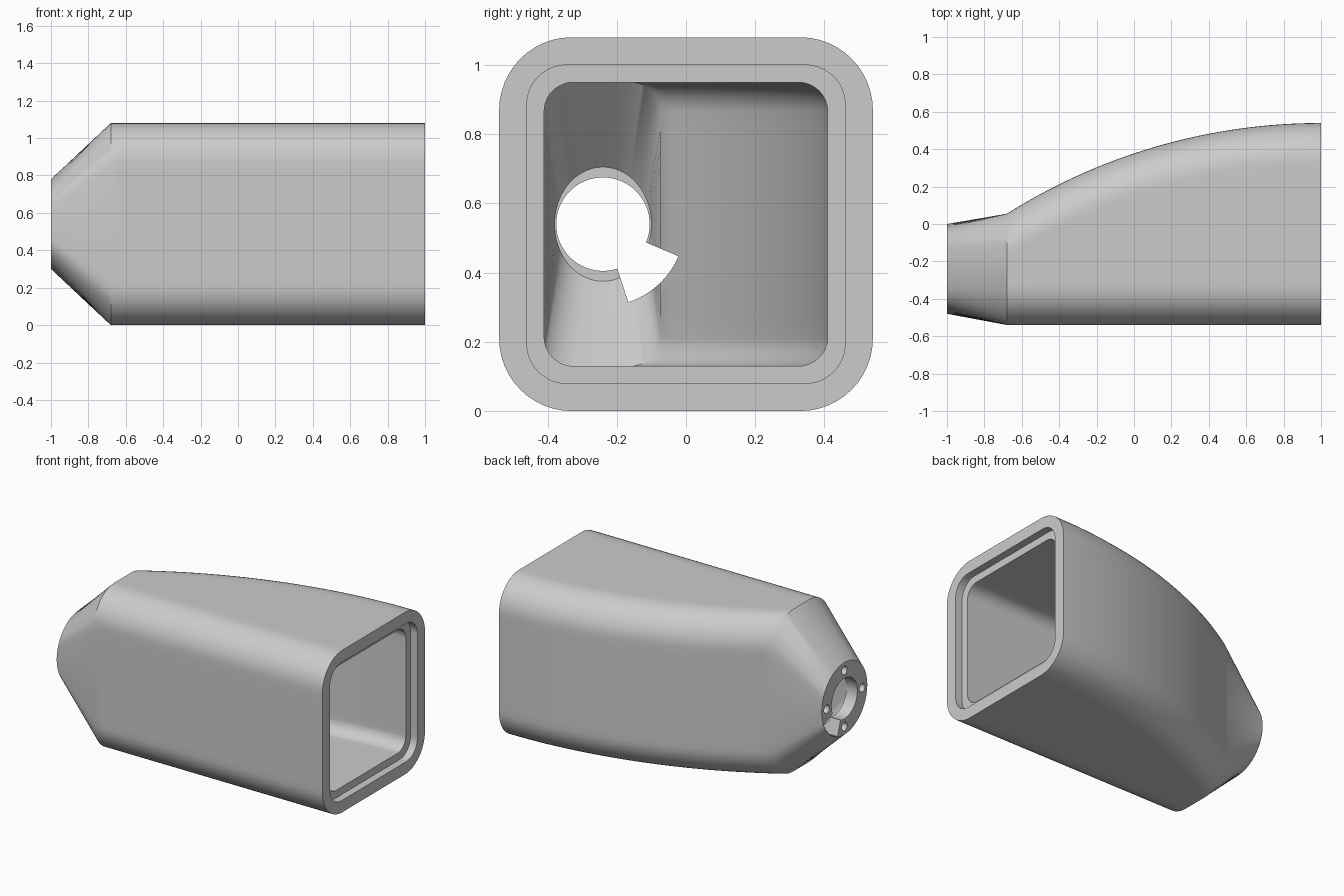
import bpy, bmesh
from math import sin, cos, pi, radians, sqrt

if "Cube" in bpy.data.objects:
    bpy.data.objects.remove(bpy.data.objects["Cube"], do_unlink=True)

grey = bpy.data.materials.new("light grey")
grey.use_nodes = True
grey.diffuse_color = (0.6, 0.6, 0.6, 1)
grey.node_tree.nodes["Principled BSDF"].inputs["Base Color"].default_value = (0.6, 0.6, 0.6, 1)

SEG = 12                     # steps per corner and per flat side
CY, CZ = -0.24, 0.54         # axis of the round end
SHOULDER = -0.68             # where the taper meets the body
ARC_R = 3.152                # radius of the curved back


def rounded_section(x, y0, y1, z0, z1, r):
    """Rounded rectangle: four corner arcs joined by subdivided flats."""
    centres = [(y1 - r, z1 - r), (y0 + r, z1 - r), (y0 + r, z0 + r), (y1 - r, z0 + r)]
    ring = []
    for q, (cy, cz) in enumerate(centres):
        arc = [(cy + r * cos(pi / 2 * (q + i / SEG)), cz + r * sin(pi / 2 * (q + i / SEG)))
               for i in range(SEG + 1)]
        ny, nz = centres[(q + 1) % 4]
        a = pi / 2 * (q + 1)
        end = (ny + r * cos(a), nz + r * sin(a))
        flat = [(arc[-1][0] + (end[0] - arc[-1][0]) * i / SEG,
                 arc[-1][1] + (end[1] - arc[-1][1]) * i / SEG) for i in range(1, SEG)]
        ring += [(x, y, z) for y, z in arc + flat]
    return ring


def round_section(x, ry, rz, cy=CY, cz=CZ):
    """Ellipse whose points line up with those of a rounded section."""
    n = SEG * 8
    return [(x, cy + ry * cos(2 * pi * i / n + pi / 8), cz + rz * sin(2 * pi * i / n + pi / 8))
            for i in range(n)]


def body_section(x, inset, r):
    back = 0.54 - (ARC_R - sqrt(ARC_R ** 2 - (1 - x) ** 2))
    return rounded_section(x, -0.54 + inset, back - inset, inset, 1.08 - inset, r)


def loft(name, rings):
    bm = bmesh.new()
    loops = [[bm.verts.new(p) for p in ring] for ring in rings]
    n = len(loops[0])
    for a, b in zip(loops, loops[1:]):
        for i in range(n):
            j = (i + 1) % n
            bm.faces.new((a[i], a[j], b[j], b[i]))
    bm.faces.new(loops[0])
    bm.faces.new(loops[-1])
    bmesh.ops.recalc_face_normals(bm, faces=bm.faces)
    mesh = bpy.data.meshes.new(name)
    bm.to_mesh(mesh)
    bm.free()
    mesh.materials.append(grey)
    obj = bpy.data.objects.new(name, mesh)
    bpy.context.collection.objects.link(obj)
    return obj


def stations(end, count=32):
    return [SHOULDER + (end - SHOULDER) * i / count for i in range(count + 1)]


# Outer shell: round nose, taper, then body with a curved back
housing = loft("housing", [round_section(-1, 0.24, 0.24)]
               + [body_section(x, 0, 0.21) for x in stations(1)])

# Cavity following the shell, and the stepped lip at the open end
cutters = [
    loft("cavity_cutter", [round_section(-0.92, 0.14, 0.165)]
         + [body_section(x, 0.13, 0.085) for x in stations(0.98)]),
    loft("lip_cutter", [rounded_section(x, -0.46, 0.46, 0.08, 1.0, 0.115) for x in (0.95, 1.05)]),
    loft("bore_cutter", [round_section(x, 0.135, 0.135) for x in (-1.05, -0.85)]),
]

# Wedge-shaped notch beside the bore
angles = [radians(-72 + 49 * i / 16) for i in range(17)]
outline = [(0.237, a) for a in angles] + [(0.1, a) for a in (angles[-1], angles[0])]
cutters.append(loft("notch_cutter", [
    [(x, CY + r * cos(a), CZ + r * sin(a)) for r, a in outline] for x in (-1.05, -0.5)]))

# Four blind screw holes around the bore
for k in range(4):
    a = k * pi / 2
    cutters.append(loft("screw_hole_cutter", [
        round_section(x, 0.028, 0.028, CY + 0.187 * cos(a), CZ + 0.187 * sin(a))
        for x in (-1.05, -0.93)]))

bpy.context.view_layer.objects.active = housing
housing.select_set(True)
for cutter in cutters:
    cutter.hide_render = True
    mod = housing.modifiers.new(cutter.name, "BOOLEAN")
    mod.operation = "DIFFERENCE"
    mod.solver = "EXACT"
    mod.object = cutter
    bpy.ops.object.modifier_apply(modifier=mod.name)
    bpy.data.objects.remove(cutter, do_unlink=True)

bpy.ops.object.shade_smooth_by_angle(angle=radians(30))
